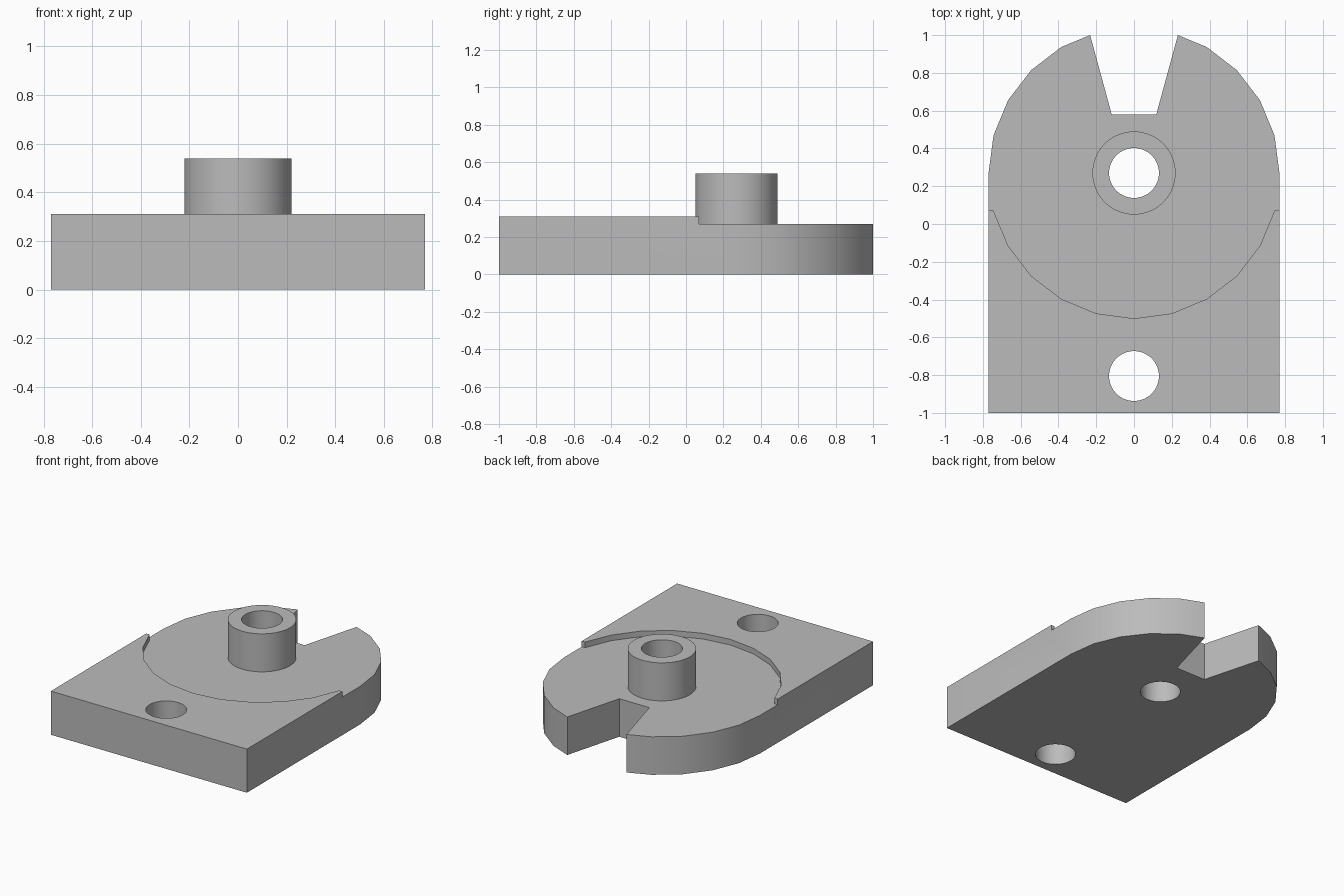
import bpy, bmesh
from math import sin, cos, radians

cube = bpy.data.objects.get("Cube")
if cube:
    bpy.data.objects.remove(cube, do_unlink=True)

R = 0.77          # radius of the rounded end and of the recess
CY = 0.27         # pivot centre in y
TOP, FLOOR, BOSS_TOP = 0.31, 0.27, 0.54

grey = bpy.data.materials.new("plain grey")
grey.use_nodes = True
colour = (0.5, 0.5, 0.5, 1)
grey.diffuse_color = colour
grey.node_tree.nodes["Principled BSDF"].inputs["Base Color"].default_value = colour


def arc(start, end, steps, radius=R, y=CY):
    """Points on a circle between two angles in degrees."""
    angles = [radians(start + (end - start) * i / steps) for i in range(steps + 1)]
    return [(radius * cos(a), y + radius * sin(a)) for a in angles]


def prism(name, outline, z0, z1):
    """Extrude a flat counter-clockwise outline between two heights."""
    bm = bmesh.new()
    face = bm.faces.new([bm.verts.new((x, y, z0)) for x, y in outline])
    ext = bmesh.ops.extrude_face_region(bm, geom=[face], use_keep_orig=True)
    top = [v for v in ext["geom"] if isinstance(v, bmesh.types.BMVert)]
    bmesh.ops.translate(bm, verts=top, vec=(0, 0, z1 - z0))
    bmesh.ops.recalc_face_normals(bm, faces=bm.faces)
    mesh = bpy.data.meshes.new(name)
    bm.to_mesh(mesh)
    bm.free()
    mesh.materials.append(grey)
    obj = bpy.data.objects.new(name, mesh)
    bpy.context.collection.objects.link(obj)
    return obj


def disc(radius, y):
    return arc(0, 360, 64, radius, y)[:-1]


def combine(target, tool, operation):
    """Apply a boolean and remove the tool object."""
    tool.hide_render = True
    bpy.context.view_layer.objects.active = target
    mod = target.modifiers.new(tool.name, 'BOOLEAN')
    mod.operation, mod.object, mod.solver = operation, tool, 'EXACT'
    bpy.ops.object.modifier_apply(modifier=mod.name)
    bpy.data.objects.remove(tool, do_unlink=True)


# Plate with one rounded end
plate = prism("base_plate", [(-R, -1), (R, -1)] + arc(0, 180, 12), 0, TOP)

# Shallow round recess, open towards the rounded end
shoulder = CY + R * sin(radians(-15))
recess = arc(-165, -15, 10) + [(1, shoulder), (1, 1.2), (-1, 1.2), (-1, shoulder)]
combine(plate, prism("recess_cutter", recess, FLOOR, 1), 'DIFFERENCE')

# Tapered notch in the rounded end
notch = [(-0.118, 0.58), (0.118, 0.58), (0.287, 1.2), (-0.287, 1.2)]
combine(plate, prism("notch_cutter", notch, -1, 1), 'DIFFERENCE')

# Boss, then the two through holes
combine(plate, prism("boss", disc(0.22, CY), 0.1, BOSS_TOP), 'UNION')
for y in (CY, -0.805):
    combine(plate, prism("hole_cutter", disc(0.132, y), -1, 1), 'DIFFERENCE')

# Smooth curved walls, keep sharp corners
bpy.ops.object.select_all(action='DESELECT')
plate.select_set(True)
bpy.context.view_layer.objects.active = plate
bpy.ops.object.shade_smooth_by_angle(angle=radians(30))
